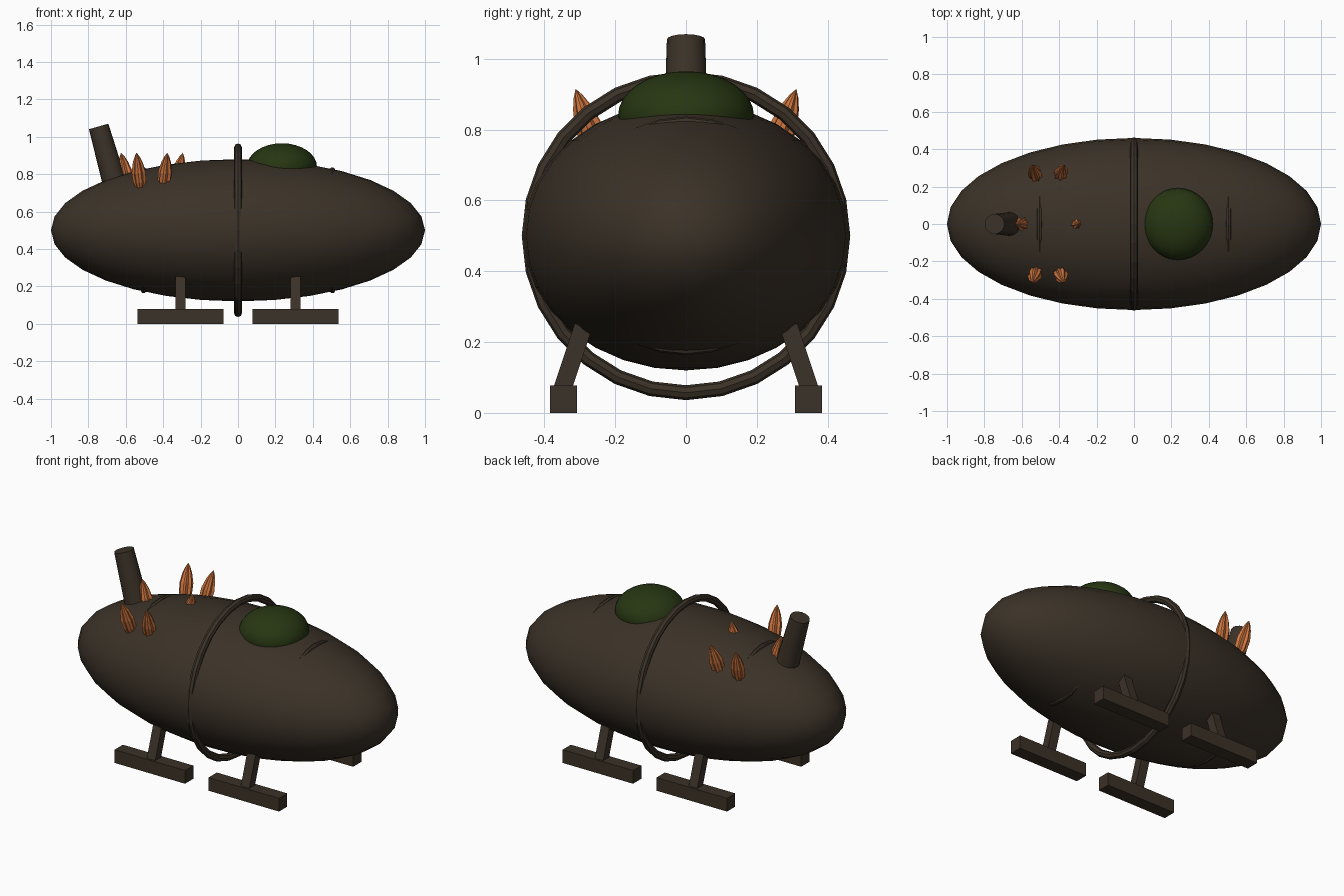
import bpy, math
from mathutils import Vector

old = bpy.data.objects.get("Cube")
if old:
    bpy.data.objects.remove(old, do_unlink=True)


def material(name, rgb):
    m = bpy.data.materials.new(name)
    m.use_nodes = True
    color = (*rgb, 1)
    m.diffuse_color = color
    bsdf = next(n for n in m.node_tree.nodes if n.type == 'BSDF_PRINCIPLED')
    bsdf.inputs["Base Color"].default_value = color
    return m


brown = material("dark_brown", (0.044, 0.032, 0.021))
green = material("dark_green", (0.020, 0.037, 0.006))
orange = material("orange", (0.62, 0.18, 0.05))


def finish(name, mat, smooth=False):
    ob = bpy.context.object
    ob.name = name
    ob.data.materials.append(mat)
    if smooth:
        bpy.ops.object.shade_smooth_by_angle(angle=math.radians(40))
    return ob


def ellipsoid(name, center, radii, mat):
    bpy.ops.mesh.primitive_uv_sphere_add(segments=32, ring_count=16, radius=1, location=center)
    bpy.context.object.scale = radii
    bpy.ops.object.transform_apply(location=False, rotation=False)
    finish(name, mat, True)


def hoop(name, x, radius, thickness):
    bpy.ops.mesh.primitive_torus_add(major_segments=28, minor_segments=8, major_radius=radius,
                                     minor_radius=thickness, location=(x, 0, 0.5),
                                     rotation=(0, math.pi / 2, 0))
    finish(name, mat=brown)


def align(ob, start, end):
    ob.location = (start + end) / 2
    ob.rotation_mode = 'QUATERNION'
    ob.rotation_quaternion = (end - start).to_track_quat('Z', 'Y')


# Hull, cockpit dome and hoops
ellipsoid("hull", (0, 0, 0.5), (1, 0.46, 0.38), brown)
ellipsoid("cockpit_dome", (0.235, 0, 0.84), (0.187, 0.192, 0.125), green)
hoop("middle_hoop", 0, 0.443, 0.021)
hoop("nose_hoop", 0.505, 0.322, 0.015)
hoop("tail_hoop", -0.505, 0.322, 0.015)

# Leaning, slightly tapered chimney
bottom, top = Vector((-0.645, 0, 0.70)), Vector((-0.745, 0, 1.055))
bpy.ops.mesh.primitive_cone_add(vertices=16, radius1=0.066, radius2=0.054,
                                depth=(top - bottom).length)
align(finish("chimney", brown, True), bottom, top)

# Four skids on slanted struts
for sx, end in ((1, "front"), (-1, "rear")):
    for sy, side in ((1, "left"), (-1, "right")):
        bpy.ops.mesh.primitive_cube_add(size=1, location=(sx * 0.307, sy * 0.346, 0.039))
        bpy.context.object.scale = (0.46, 0.077, 0.078)
        finish(f"{end}_{side}_skid", brown)
        foot = Vector((sx * 0.307, sy * 0.36, 0.035))
        head = Vector((sx * 0.307, sy * 0.29, 0.245))
        bpy.ops.mesh.primitive_cube_add(size=1)
        bpy.context.object.scale = (0.055, 0.051, (head - foot).length)
        strut = finish(f"{end}_{side}_strut", brown)
        strut.location = (foot + head) / 2
        strut.rotation_euler = (sy * math.atan2(0.07, 0.21), 0, 0)


# Fluted flame spike: star cross-section swept along a leaf profile
def flame(name, start, end):
    profile = [(0, 0.02), (0.25, 0.036), (0.5, 0.038), (0.75, 0.026), (0.9, 0.013)]
    sides = 14
    length = (end - start).length
    verts, faces = [], []
    for t, r in profile:
        for i in range(sides):
            a = math.tau * i / sides
            k = r * (0.74 if i % 2 else 1)
            verts.append((k * math.cos(a), k * math.sin(a), (t - 0.5) * length))
    verts.append((0, 0, length / 2))
    for ring in range(len(profile) - 1):
        for i in range(sides):
            a, b = ring * sides + i, ring * sides + (i + 1) % sides
            faces.append((a, b, b + sides, a + sides))
    last = (len(profile) - 1) * sides
    faces += [(last + i, last + (i + 1) % sides, len(verts) - 1) for i in range(sides)]
    faces.append(tuple(reversed(range(sides))))
    mesh = bpy.data.meshes.new(name)
    mesh.from_pydata(verts, [], faces)
    mesh.materials.append(orange)
    ob = bpy.data.objects.new(name, mesh)
    bpy.context.collection.objects.link(ob)
    align(ob, start, end)


# Ring of six flames leaning outward
for i in range(6):
    c, s = math.cos(math.tau * i / 6), math.sin(math.tau * i / 6)
    flame(f"flame_{i + 1}", Vector((-0.46 + 0.12 * c, 0.28 * s, 0.71)),
          Vector((-0.46 + 0.165 * c, 0.36 * s, 0.915)))
